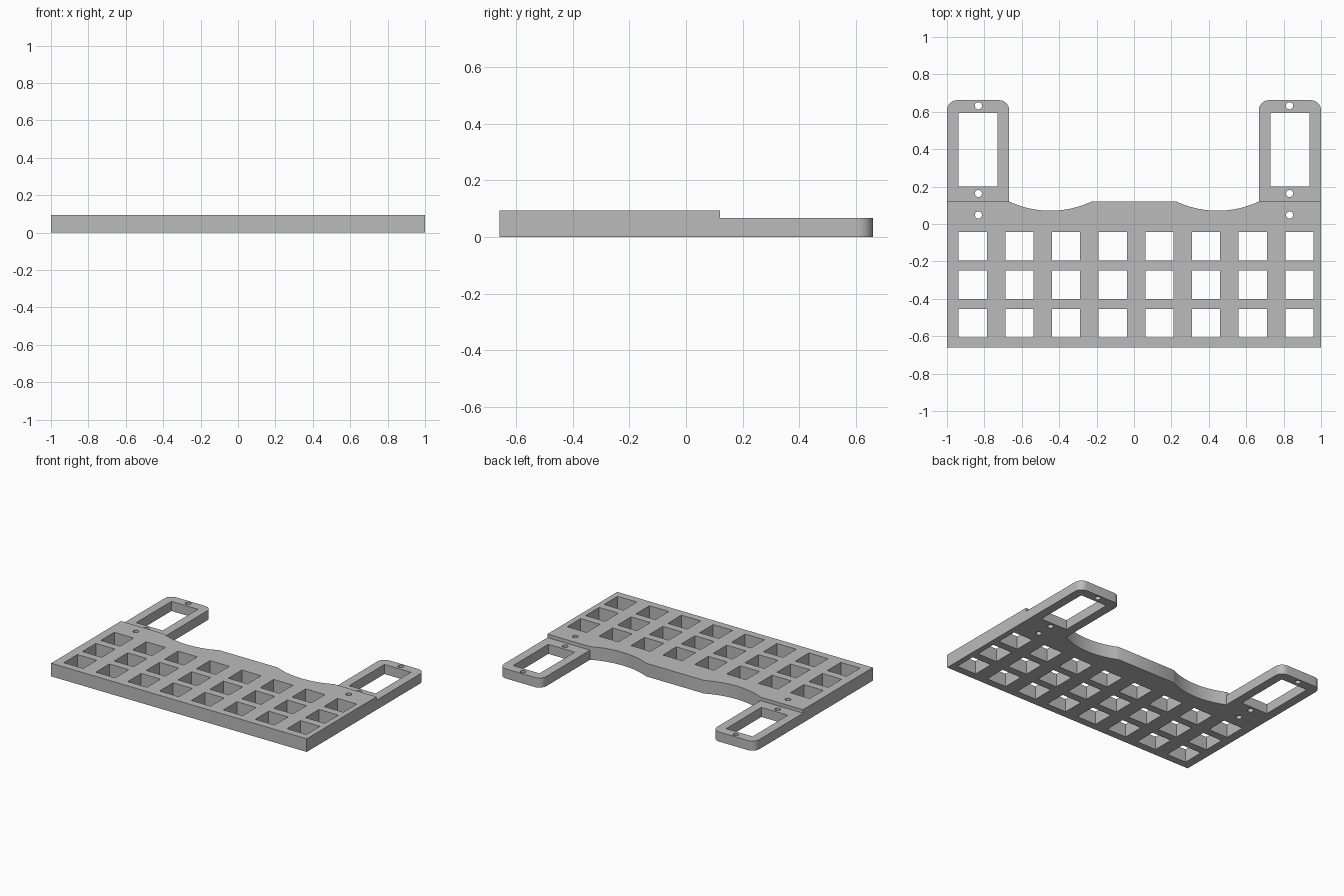
import bpy
import bmesh
from math import cos, sin, pi, asin

cube = bpy.data.objects.get("Cube")
if cube:
    bpy.data.objects.remove(cube, do_unlink=True)

grey = bpy.data.materials.new("plain_grey")
grey.use_nodes = True
colour = (0.5, 0.5, 0.5, 1)
grey.diffuse_color = colour
grey.node_tree.nodes["Principled BSDF"].inputs["Base Color"].default_value = colour

PLATE_H, ARM_H = 0.093, 0.068
FRONT, STEP, BACK = -0.66, 0.12, 0.662
ARM_IN, SCREW_X = 0.667, 0.832


def arc(cx, cy, r, start, end, n):
    """Points along a circular arc, angles in radians."""
    angles = [start + (end - start) * i / n for i in range(n + 1)]
    return [(cx + r * cos(a), cy + r * sin(a)) for a in angles]


def rect(x0, x1, y0, y1):
    return [(x0, y0), (x1, y0), (x1, y1), (x0, y1)]


def screw_hole(x, y):
    return arc(x, y, 0.019, 0, 2 * pi, 24)[:-1]


def slab(name, loops, height):
    """Extrude an outline with holes from the ground up to a height."""
    curve = bpy.data.curves.new(name, "CURVE")
    curve.dimensions = "2D"
    curve.fill_mode = "BOTH"
    curve.extrude = height / 2
    for loop in loops:
        spline = curve.splines.new("POLY")
        spline.points.add(len(loop) - 1)
        for point, (x, y) in zip(spline.points, loop):
            point.co = (x, y, 0, 1)
        spline.use_cyclic_u = True
    obj = bpy.data.objects.new(name, curve)
    bpy.context.collection.objects.link(obj)
    bpy.ops.object.select_all(action="DESELECT")
    obj.select_set(True)
    bpy.context.view_layer.objects.active = obj
    bpy.ops.object.convert(target="MESH")
    obj = bpy.context.object

    # Weld the caps to the walls and rest the slab on the ground
    bm = bmesh.new()
    bm.from_mesh(obj.data)
    bmesh.ops.remove_doubles(bm, verts=bm.verts, dist=0.0001)
    bmesh.ops.recalc_face_normals(bm, faces=bm.faces)
    bmesh.ops.translate(bm, verts=bm.verts, vec=(0, 0, height / 2))
    bm.to_mesh(obj.data)
    bm.free()
    obj.data.materials.clear()
    obj.data.materials.append(grey)
    bpy.ops.object.shade_smooth_by_angle(angle=pi / 6)
    return obj


# Main plate outline with two shallow scoops in the back edge
half_chord, sag = 0.22, 0.049
radius = (half_chord ** 2 + sag ** 2) / (2 * sag)
half_angle = asin(half_chord / radius)
scoop_x = ARM_IN - half_chord
scoop = arc(scoop_x, STEP - sag + radius, radius,
            -pi / 2 + half_angle, -pi / 2 - half_angle, 24)
mirrored_scoop = [(-x, y) for x, y in reversed(scoop)]
outline = [(-1, FRONT), (1, FRONT), (1, STEP)] + scoop + mirrored_scoop + [(-1, STEP)]

# Grid of square key openings and one screw hole in each back corner
half = 0.0755
openings = []
for column in range(8):
    for row in range(3):
        x, y = -0.862 + 0.2495 * column, -0.119 - 0.206 * row
        openings.append(rect(x - half, x + half, y - half, y + half))
plate_screws = [screw_hole(side * SCREW_X, 0.048) for side in (-1, 1)]
slab("key_plate", [outline] + openings + plate_screws, PLATE_H)

# Thinner arms behind the plate, each with a window and two screw holes
corner = 0.055
for name, side in (("left_arm", 1), ("right_arm", -1)):
    body = [(ARM_IN, STEP), (1, STEP)]
    body += arc(1 - corner, BACK - corner, corner, 0, pi / 2, 10)
    body += arc(ARM_IN + corner, BACK - corner, corner, pi / 2, pi, 10)
    loops = [body, rect(0.73, 0.937, 0.2, 0.594),
             screw_hole(SCREW_X, 0.163), screw_hole(SCREW_X, 0.632)]
    slab(name, [[(side * x, y) for x, y in loop] for loop in loops], ARM_H)
